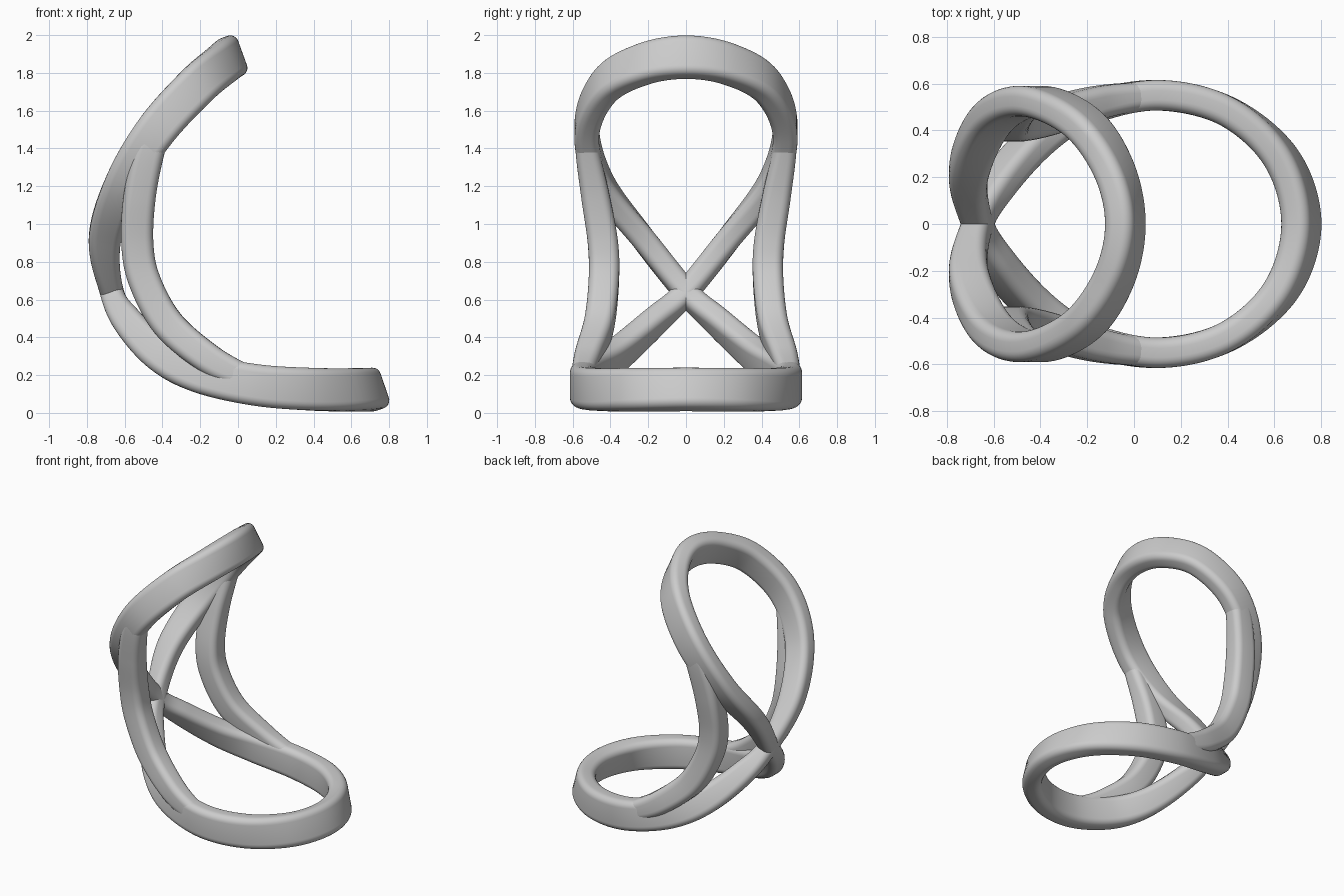
import bpy, bmesh, math
from mathutils import Vector

default = bpy.data.objects.get("Cube")
if default:
    bpy.data.objects.remove(default, do_unlink=True)

grey = bpy.data.materials.new("plain_grey")
grey.use_nodes = True
colour = (0.6, 0.6, 0.6, 1)
grey.diffuse_color = colour
grey.node_tree.nodes["Principled BSDF"].inputs["Base Color"].default_value = colour


def smooth_path(points, steps, closed):
    """Catmull-Rom samples of (x, y, z, angle, width, depth) points."""
    n = len(points)

    def at(i):
        return points[i % n] if closed else points[max(0, min(n - 1, i))]

    out = []
    for i in range(n if closed else n - 1):
        near = [at(i + k) for k in (-1, 0, 1, 2)]
        for s in range(steps):
            t = s / steps
            out.append([0.5 * (2 * b + (c - a) * t + (2 * a - 5 * b + 4 * c - d) * t * t
                               + (3 * b - a - 3 * c + d) * t ** 3)
                        for a, b, c, d in zip(*near)])
    if not closed:
        out.append(points[-1])
    return out


def rounded_section(width, depth, radius=.045, corner_steps=6):
    """Rounded rectangle as (across, inward) pairs."""
    section = []
    for k, (sx, sy) in enumerate(((1, 1), (-1, 1), (-1, -1), (1, -1))):
        for s in range(corner_steps + 1):
            a = math.pi / 2 * (k + s / corner_steps)
            section.append((sx * (width / 2 - radius) + radius * math.cos(a),
                            sy * (depth / 2 - radius) + radius * math.sin(a)))
    return section


def sweep(name, points, closed, steps=12):
    """Sweep a rounded section; each angle (degrees) turns its depth in the x-z plane."""
    samples = smooth_path(points, steps, closed)
    n = len(samples)
    bm = bmesh.new()
    rings = []
    for i, (x, y, z, angle, width, depth) in enumerate(samples):
        before = samples[i - 1] if closed or i else samples[i]
        after = samples[(i + 1) % n] if closed or i < n - 1 else samples[i]
        tangent = (Vector(after[:3]) - Vector(before[:3])).normalized()
        a = math.radians(angle)
        across = tangent.cross(Vector((math.cos(a), 0, math.sin(a)))).normalized()
        inward = across.cross(tangent)
        rings.append([bm.verts.new(Vector((x, y, z)) + across * u + inward * v)
                      for u, v in rounded_section(width, depth)])
    m = len(rings[0])
    for i in range(n if closed else n - 1):
        a, b = rings[i], rings[(i + 1) % n]
        for j in range(m):
            k = (j + 1) % m
            bm.faces.new((a[j], a[k], b[k], b[j]))
    if not closed:
        bm.faces.new(rings[0])
        bm.faces.new(rings[-1])
    bmesh.ops.recalc_face_normals(bm, faces=bm.faces)
    mesh = bpy.data.meshes.new(name)
    bm.to_mesh(mesh)
    bm.free()
    mesh.materials.append(grey)
    obj = bpy.data.objects.new(name, mesh)
    bpy.context.collection.objects.link(obj)
    bpy.ops.object.select_all(action='DESELECT')
    obj.select_set(True)
    bpy.context.view_layer.objects.active = obj
    bpy.ops.object.shade_smooth_by_angle(angle=math.radians(40))


def flip(points):
    return [(x, -y, *rest) for x, y, *rest in points]


# Folded figure-eight loop: an upper and a lower ring crossing at the rear
W = .13
upper_tip = [(-.037, 0, 1.883, -70, W, .225)]
upper_side = [(-.085, .23, 1.845, -64, W, .22), (-.22, .43, 1.73, -52, W, .22),
              (-.43, .525, 1.5, -40, W, .215), (-.605, .45, 1.22, -22, W, .195),
              (-.705, .225, .92, 0, W, .17)]
crossing = [(-.668, 0, .64, 22, .125, .125)]
lower_side = [(-.58, .17, .48, 38, W, .16), (-.41, .36, .31, 52, W, .19),
              (-.2, .49, .21, 70, W, .21), (.1, .55, .147, 83, W, .22),
              (.4, .48, .125, 92, W, .225), (.63, .28, .122, 104, W, .225)]
lower_tip = [(.715, 0, .124, 109, W, .225)]
loop = (upper_tip + upper_side + crossing + flip(lower_side) + lower_tip
        + lower_side[::-1] + crossing + flip(upper_side[::-1]))
sweep("figure_eight_loop", loop, True)

# Curved struts joining the sides of the two rings, their ends sunk into the loop
strut = [(-.4, .525, 1.54, -40, .11, .13), (-.465, .522, 1.4, -22, .125, .16),
         (-.52, .48, 1.15, -5, .15, .17), (-.533, .44, .9, 3, .16, .17),
         (-.495, .435, .7, 20, .16, .17), (-.37, .46, .47, 45, .155, .17),
         (-.16, .518, .29, 60, .14, .16), (.02, .545, .195, 72, .12, .14),
         (.14, .545, .15, 84, .11, .13)]
sweep("left_strut", strut, False)
sweep("right_strut", flip(strut), False)
